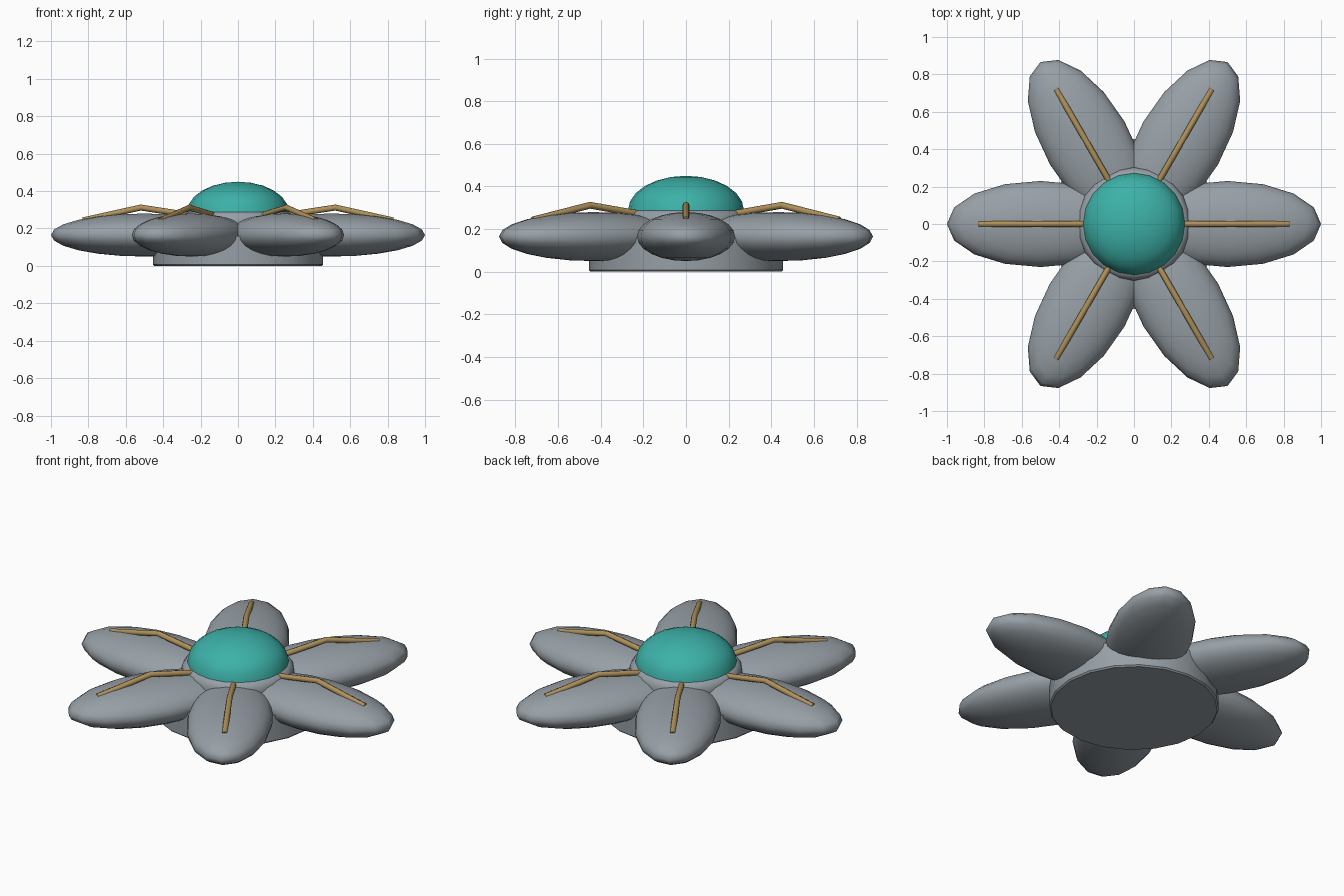
import bpy, bmesh, math
from mathutils import Matrix, Vector

if "Cube" in bpy.data.objects:
    bpy.data.objects.remove(bpy.data.objects["Cube"])


def material(name, rgb):
    m = bpy.data.materials.new(name)
    m.diffuse_color = (*rgb, 1)
    m.use_nodes = True
    m.node_tree.nodes["Principled BSDF"].inputs["Base Color"].default_value = m.diffuse_color
    return m


GREY = material("hull grey", (0.31, 0.35, 0.38))
TEAL = material("canopy teal", (0.045, 0.44, 0.39))
BRASS = material("brass", (0.43, 0.28, 0.10))


def finish(bm, name, mat, angle):
    bmesh.ops.recalc_face_normals(bm, faces=bm.faces[:])
    mesh = bpy.data.meshes.new(name)
    bm.to_mesh(mesh)
    bm.free()
    mesh.materials.append(mat)
    ob = bpy.data.objects.new(name, mesh)
    bpy.context.collection.objects.link(ob)
    bpy.ops.object.select_all(action='DESELECT')
    ob.select_set(True)
    bpy.context.view_layer.objects.active = ob
    bpy.ops.object.shade_smooth_by_angle(angle=math.radians(angle))
    return ob


def lathe(name, profile, sides, mat, angle=35):
    """Stack rings of (radius, height) and cap both ends."""
    bm = bmesh.new()
    rings = [[bm.verts.new((r * math.cos(math.tau * i / sides),
                            r * math.sin(math.tau * i / sides), z))
              for i in range(sides)] for r, z in profile]
    for a, b in zip(rings, rings[1:]):
        for i in range(sides):
            j = (i + 1) % sides
            bm.faces.new((a[i], a[j], b[j], b[i]))
    bm.faces.new(rings[0])
    bm.faces.new(rings[-1])
    return finish(bm, name, mat, angle)


def ellipsoid_bm(centre, radii, u, v):
    bm = bmesh.new()
    bmesh.ops.create_uvsphere(
        bm, u_segments=u, v_segments=v, radius=1,
        matrix=Matrix.Translation(centre) @ Matrix.Diagonal((*radii, 1)))
    return bm


# Round base and the collar that carries the canopy
lathe("base", [(0.447, 0), (0.455, 0.008), (0.455, 0.16)], 20, GREY)
lathe("collar", [(0.30, 0.12), (0.303, 0.235), (0.298, 0.26),
                 (0.285, 0.28), (0.265, 0.29)], 24, GREY)

# Flattened canopy, upper half only
bm = ellipsoid_bm((0, 0, 0.288), (0.272, 0.272, 0.162), 20, 12)
bmesh.ops.bisect_plane(bm, geom=bm.verts[:] + bm.edges[:] + bm.faces[:],
                       plane_co=(0, 0, 0.288), plane_no=(0, 0, 1), clear_inner=True)
bmesh.ops.holes_fill(bm, edges=[e for e in bm.edges if e.is_boundary])
finish(bm, "canopy", TEAL, 40)

# Six lobes, each with a bent rod along its top
ROD = [Vector(p) for p in ((0.26, 0, 0.272), (0.52, 0, 0.312), (0.83, 0, 0.243))]
for k in range(6):
    turn = Matrix.Rotation(k * math.tau / 6, 4, 'Z')

    bm = ellipsoid_bm((0.5, 0, 0.165), (0.5, 0.23, 0.115), 16, 12)
    bm.transform(turn)
    finish(bm, "lobe", GREY, 60)

    bm = bmesh.new()
    rings = []
    for p, tilt in zip(ROD, (0.15, -0.03, -0.22)):
        side, up = Vector((0, 1, 0)), Vector((-math.sin(tilt), 0, math.cos(tilt)))
        rings.append([bm.verts.new(p + 0.016 * (side * math.cos(a) + up * math.sin(a)))
                      for a in (math.tau * i / 8 for i in range(8))])
    for a, b in zip(rings, rings[1:]):
        for i in range(8):
            j = (i + 1) % 8
            bm.faces.new((a[i], a[j], b[j], b[i]))
    bm.faces.new(rings[0])
    bm.faces.new(rings[-1])
    bm.transform(turn)
    finish(bm, "rod", BRASS, 50)
